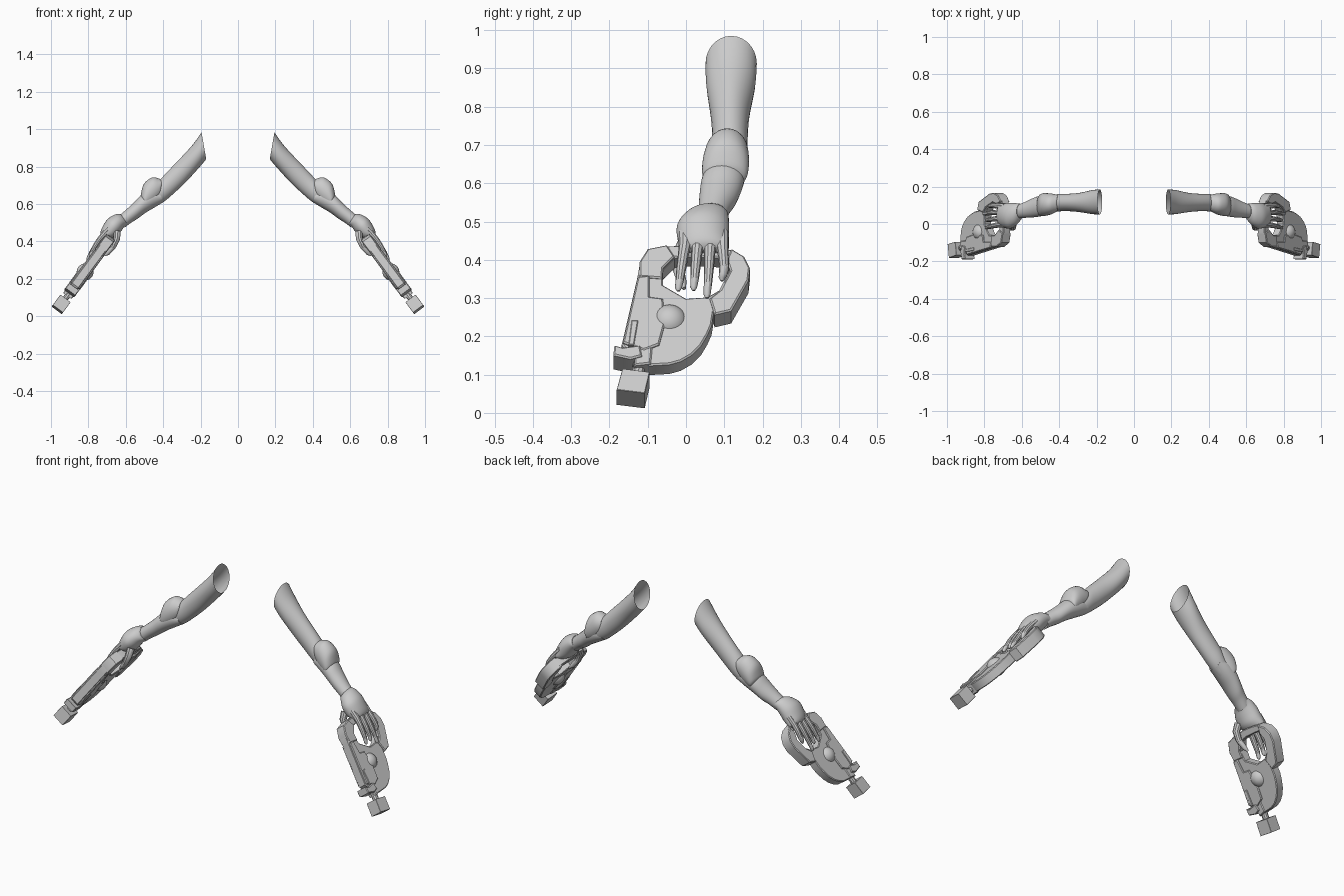
import bpy, bmesh, math
from mathutils import Vector, Matrix

if "Cube" in bpy.data.objects:
    bpy.data.objects.remove(bpy.data.objects["Cube"])

grey = bpy.data.materials.new("neutral grey")
grey.diffuse_color = (0.6, 0.6, 0.6, 1)
grey.use_nodes = True
grey.node_tree.nodes["Principled BSDF"].inputs["Base Color"].default_value = grey.diffuse_color

# Slanted plane of the device: local X = depth, local Y = up the slope, local Z = outward
UP = Vector((-0.595, 0, 0.804))
OUT = Vector((0.804, 0, 0.595))
PLANE = Matrix(((0, UP.x, OUT.x, 0.993), (1, 0, 0, 0), (0, UP.z, OUT.z, 0), (0, 0, 0, 1)))


def finish(name, me, angle=35):
    """Link a right-hand part and mirror it to the left."""
    ob = bpy.data.objects.new(name, me)
    bpy.context.collection.objects.link(ob)
    me.materials.clear()
    me.materials.append(grey)
    bpy.ops.object.select_all(action='DESELECT')
    ob.select_set(True)
    bpy.context.view_layer.objects.active = ob
    bpy.ops.object.shade_smooth_by_angle(angle=math.radians(angle))
    m = ob.modifiers.new("mirror", 'MIRROR')
    m.use_mirror_merge = False
    return ob


def curve_mesh(name, cu, matrix=None):
    tmp = bpy.data.objects.new("tmp", cu)
    bpy.context.collection.objects.link(tmp)
    dg = bpy.context.evaluated_depsgraph_get()
    me = bpy.data.meshes.new_from_object(tmp.evaluated_get(dg))
    bpy.data.objects.remove(tmp)
    if matrix:
        me.transform(matrix)
    return finish(name, me)


def plate(name, loops, half, bevel=0.004):
    """Extruded outline (first loop) with holes (other loops), points are y, z of the outer face."""
    cu = bpy.data.curves.new(name, 'CURVE')
    cu.dimensions = '2D'
    cu.fill_mode = 'BOTH'
    cu.extrude = half - bevel
    cu.bevel_depth = bevel
    cu.bevel_resolution = 0
    cu.offset = -bevel
    for pts in loops:
        sp = cu.splines.new('POLY')
        sp.points.add(len(pts) - 1)
        sp.use_cyclic_u = True
        for p, (y, z) in zip(sp.points, pts):
            p.co = (y, (z - OUT.z * half) / UP.z, 0, 1)
    return curve_mesh(name, cu, PLANE)


def on_plane(y, z, t):
    return PLANE @ Vector((y, (z - OUT.z * t) / UP.z, t))


def tube(name, pts):
    """Tapered tube through (y, z, outward offset, radius)."""
    cu = bpy.data.curves.new(name, 'CURVE')
    cu.dimensions = '3D'
    cu.bevel_depth = 1
    cu.bevel_resolution = 3
    cu.use_fill_caps = True
    sp = cu.splines.new('POLY')
    sp.points.add(len(pts) - 1)
    for p, (y, z, t, r) in zip(sp.points, pts):
        p.co = (*on_plane(y, z, t), 1)
        p.radius = r
    return curve_mesh(name, cu)


def spline(a, b, c, d, t):
    return 0.5 * (2 * b + (c - a) * t + (2 * a - 5 * b + 4 * c - d) * t * t
                  + (3 * b - a - 3 * c + d) * t ** 3)


def loft(name, secs, caps=(True, True), sides=28, steps=4):
    """Smooth limb; each section is top x, z, bottom x, z, centre y, half depth."""
    full = []
    n = len(secs)
    for i in range(n - 1):
        four = [secs[max(0, min(n - 1, i + k))] for k in (-1, 0, 1, 2)]
        for s in range(steps):
            full.append([spline(*v, s / steps) for v in zip(*four)])
    full.append(secs[-1])
    bm = bmesh.new()
    rings = []
    for xt, zt, xb, zb, y, ry in full:
        ring = []
        for k in range(sides):
            a = 2 * math.pi * k / sides
            c = math.cos(a) / 2
            ring.append(bm.verts.new(((xt + xb) / 2 + (xt - xb) * c, y + ry * math.sin(a),
                                      (zt + zb) / 2 + (zt - zb) * c)))
        rings.append(ring)
    for r, q in zip(rings, rings[1:]):
        for k in range(sides):
            j = (k + 1) % sides
            bm.faces.new((r[k], r[j], q[j], q[k]))
    if caps[0]:
        bm.faces.new(rings[0])
    if caps[1]:
        bm.faces.new(rings[-1])
    bmesh.ops.recalc_face_normals(bm, faces=bm.faces)
    me = bpy.data.meshes.new(name)
    bm.to_mesh(me)
    bm.free()
    return finish(name, me, 50)


# Arm: open sleeve, elbow pad, forearm
loft("upper_arm", [(.195, .985, .17, .84, .118, .067), (.24, .92, .208, .795, .117, .064),
                   (.313, .84, .275, .722, .115, .051), (.38, .77, .34, .66, .115, .046),
                   (.42, .725, .40, .61, .113, .046), (.47, .66, .47, .57, .105, .042)],
     caps=(False, True))
loft("elbow_pad", [(.412, .73, .405, .69, .113, .038), (.425, .737, .41, .645, .111, .047),
                   (.46, .742, .43, .615, .107, .056), (.502, .71, .455, .595, .104, .061),
                   (.518, .66, .48, .585, .101, .058), (.52, .64, .49, .585, .099, .044)])
loft("forearm", [(.42, .67, .40, .61, .11, .042), (.46, .68, .45, .58, .104, .052),
                 (.515, .65, .495, .553, .095, .055), (.555, .61, .54, .52, .085, .05),
                 (.596, .572, .572, .50, .075, .042), (.64, .535, .605, .475, .066, .036)])

# Hand with cuff, fingers and thumb
loft("hand", [(.628, .548, .59, .49, .066, .042), (.655, .545, .605, .483, .055, .056),
              (.695, .522, .625, .455, .045, .068), (.722, .483, .65, .425, .045, .067),
              (.735, .45, .68, .41, .05, .062), (.73, .425, .69, .405, .05, .052)])
for i, (y, bend, tip, end) in enumerate([(-.003, -.012, -.02, .318), (.03, .025, .02, .32),
                                         (.063, .06, .055, .30), (.095, .1, .094, .345)]):
    tube(f"finger_{i + 1}", [(y, .47, .035, .017), (y, .435, .04, .016),
                             ((y + bend) / 2, .41, .042, .014), (bend, .38, .04, .013),
                             ((bend + tip) / 2, (.38 + end) / 2, .036, .011),
                             (tip, end + .008, .03, .009), (tip, end, .028, .004)])
tube("thumb", [(.0, .45, -.01, .02), (-.018, .415, -.03, .018), (-.02, .375, -.04, .015),
               (-.01, .34, -.038, .012), (-.005, .325, -.034, .005)])

# Held device: body plate with a grip opening
plate("device_body", [
    [(-.098, .427), (-.048, .437), (.02, .44), (.08, .435), (.119, .427), (.15, .405),
     (.163, .38), (.16, .349), (.116, .275), (.072, .262), (.067, .23), (.056, .205),
     (.038, .175), (.014, .152), (-.014, .136), (-.043, .128), (-.095, .125),
     (-.142, .145), (-.168, .18), (-.127, .356), (-.12, .395)],
    [(-.03, .406), (.02, .41), (.108, .405), (.113, .375), (.087, .322), (.056, .304),
     (0, .3), (-.06, .335), (-.06, .375)]], .024)
# Raised front panel, rear guard and upper shoulder
plate("front_panel", [[(-.126, .357), (-.095, .36), (-.095, .305), (-.06, .3), (-.055, .235),
                       (-.07, .18), (-.11, .165), (-.165, .185)]], .031)
plate("rear_guard", [[(.119, .43), (.152, .41), (.167, .38), (.163, .347), (.118, .268), (.075, .258),
                      (.062, .3), (.09, .322), (.116, .372), (.106, .4)]], .031)
plate("upper_shoulder", [[(-.1, .43), (-.05, .44), (-.03, .41), (-.06, .38), (-.062, .352),
                          (-.122, .357), (-.122, .395)]], .029)
plate("side_slot", [[(-.142, .242), (-.125, .242), (-.136, .178), (-.15, .178)]], .035, .002)
plate("front_lug", [[(-.187, .178), (-.165, .172), (-.12, .178), (-.115, .15),
                     (-.145, .142), (-.19, .152)]], .034)
plate("lower_bracket", [[(-.125, .185), (-.1, .188), (-.088, .17), (-.092, .13), (-.135, .125),
                         (-.135, .15)]], .028)

# Domed disc showing on both sides
bm = bmesh.new()
bmesh.ops.create_uvsphere(bm, u_segments=28, v_segments=14, radius=1)
c = on_plane(-.043, .255, .03) - OUT * .03
bm.transform(Matrix.Translation(c) @ PLANE.to_3x3().to_4x4() @ Matrix.Diagonal((.046, .046, .045, 1)))
me = bpy.data.meshes.new("side_disc")
bm.to_mesh(me)
bm.free()
finish("side_disc", me)

# Stepped neck and end block
tube("neck", [(-.11, .17, 0, .016), (-.116, .14, 0, .016), (-.117, .137, 0, .024),
              (-.121, .122, 0, .024), (-.122, .119, 0, .016), (-.131, .08, 0, .016)])
plate("end_block", [[(-.166, .116), (-.095, .107), (-.108, .052), (-.181, .061)]], .034, .001)
